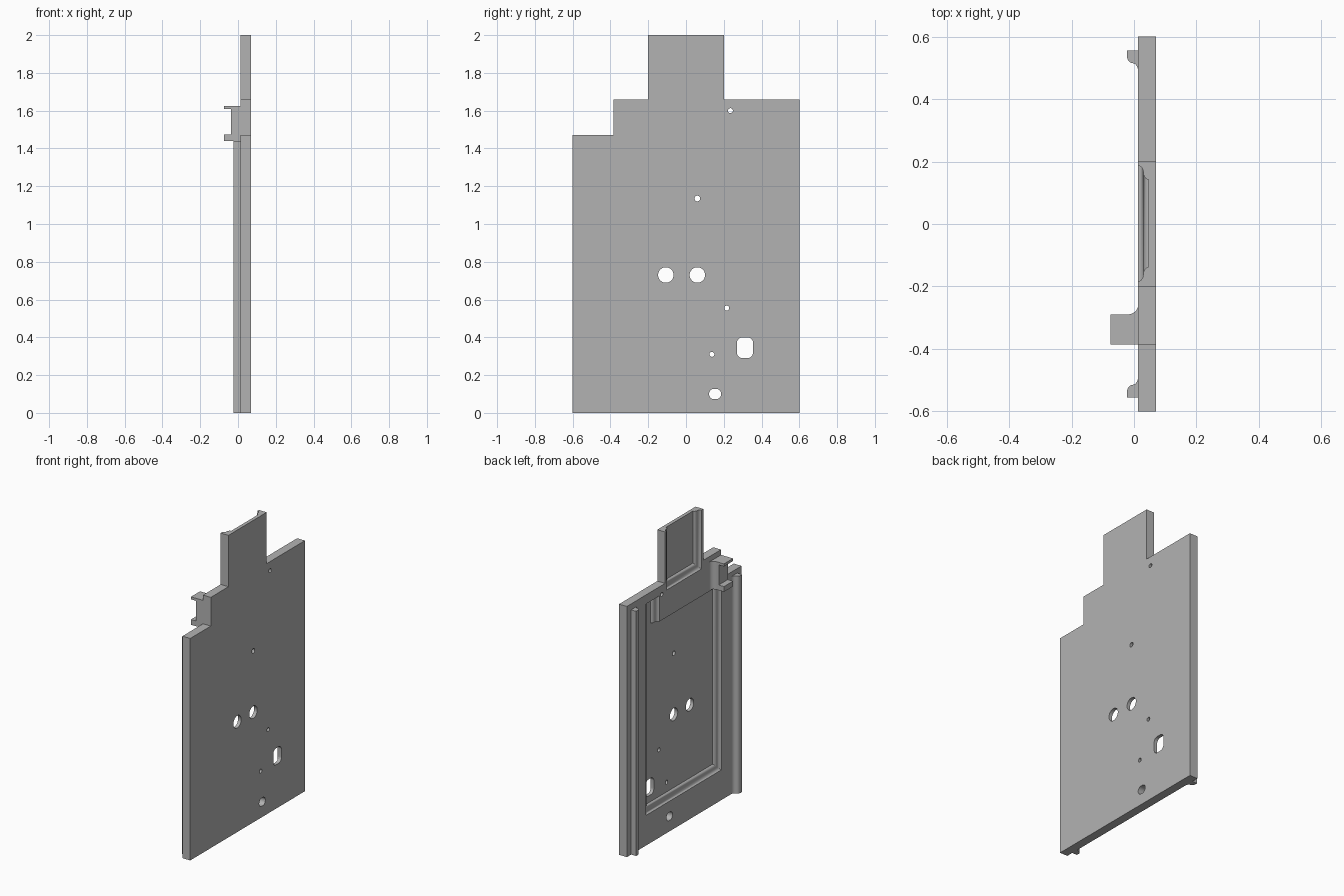
import bpy, bmesh, math
from mathutils import Vector

if "Cube" in bpy.data.objects:
    bpy.data.objects.remove(bpy.data.objects["Cube"], do_unlink=True)

grey = bpy.data.materials.new("plain_grey")
grey.use_nodes = True
grey.diffuse_color = (0.45, 0.45, 0.45, 1)
grey.node_tree.nodes["Principled BSDF"].inputs["Base Color"].default_value = grey.diffuse_color

BACK, FACE, FLOOR = 0.013, 0.07, 0.047   # x of rear surface, show face, pocket floor


def loft(name, rings):
    """Closed solid through rings with equal point counts."""
    bm = bmesh.new()
    loops = [[bm.verts.new(p) for p in ring] for ring in rings]
    n = len(loops[0])
    for a, b in zip(loops, loops[1:]):
        for i in range(n):
            j = (i + 1) % n
            bm.faces.new((a[i], a[j], b[j], b[i]))
    bm.faces.new(loops[0])
    bm.faces.new(loops[-1])
    bmesh.ops.recalc_face_normals(bm, faces=bm.faces)
    mesh = bpy.data.meshes.new(name)
    bm.to_mesh(mesh)
    bm.free()
    mesh.materials.append(grey)
    ob = bpy.data.objects.new(name, mesh)
    bpy.context.collection.objects.link(ob)
    return ob


def prism_x(name, outline, x0, x1):
    return loft(name, [[(x, y, z) for y, z in outline] for x in (x0, x1)])


def prism_z(name, outline, z0, z1):
    return loft(name, [[(x, y, z) for x, y in outline] for z in (z0, z1)])


def box(name, x0, x1, y0, y1, z0, z1):
    return prism_z(name, [(x0, y0), (x1, y0), (x1, y1), (x0, y1)], z0, z1)


def s_curve(steps=10):
    """Smooth S made of two quarter arcs, from (0, 0) to (1, 1)."""
    pts = []
    for i in range(steps + 1):
        t = i / steps * math.pi
        if t <= math.pi / 2:
            pts.append((0.5 * (1 - math.cos(t)), 0.5 * math.sin(t)))
        else:
            pts.append((1 - 0.5 * (1 + math.cos(t)), 0.5 + 0.5 * (1 - math.sin(t))))
    return pts


def pocket(name, corners, insets, width=0.045):
    """Pocket cutter whose walls sweep down to the floor in an S."""
    rings = [(0.0, -0.05)]
    rings += [(width * a, BACK + (FLOOR - BACK) * b) for a, b in s_curve()]
    return loft(name, [[(x, y + w * dy, z + w * dz)
                        for (y, z), (dy, dz) in zip(corners, insets)]
                       for w, x in rings])


def round_hole(y, z, hy, hz, r):
    """Through-hole cutter: rounded rectangle with half sizes hy, hz."""
    pts = []
    for q, (sy, sz) in enumerate([(1, 1), (-1, 1), (-1, -1), (1, -1)]):
        for i in range(9):
            a = (q + i / 8) * math.pi / 2
            p = (y + sy * (hy - r) + r * math.cos(a), z + sz * (hz - r) + r * math.sin(a))
            if not pts or (Vector(p) - Vector(pts[-1])).length > 1e-5:
                pts.append(p)
    if (Vector(pts[0]) - Vector(pts[-1])).length < 1e-5:
        pts.pop()
    return prism_x("hole_cutter", pts, -0.1, 0.2)


def smooth(ob):
    bpy.ops.object.select_all(action='DESELECT')
    ob.select_set(True)
    bpy.context.view_layer.objects.active = ob
    bpy.ops.object.shade_smooth_by_angle(angle=math.radians(35))


# Stepped back plate
plate = prism_x("stepped_plate", [
    (-0.6, 0), (0.6, 0), (0.6, 1.66), (0.2, 1.66), (0.2, 2), (-0.2, 2),
    (-0.2, 1.66), (-0.385, 1.66), (-0.385, 1.47), (-0.6, 1.47)], BACK, FACE)

# Pockets on the rear and holes right through
cutters = [
    pocket("main_pocket_cutter",
           [(0.4, 0.2), (0.4, 1.6), (0.26, 1.6), (0.26, 1.43), (-0.39, 1.43), (-0.39, 0.2)],
           [(-1, 1), (-1, 0), (1, 0), (1, 0), (1, 0), (1, 1)]),
    pocket("tab_pocket_cutter",
           [(0.187, 1.61), (0.187, 2.1), (-0.183, 2.1), (-0.183, 1.61)],
           [(-1, 1), (-1, 0), (1, 0), (1, 1)]),
    round_hole(0.312, 0.345, 0.043, 0.055, 0.03),
    round_hole(0.154, 0.1, 0.032, 0.027, 0.026),
]
for y, z, r in [(-0.107, 0.73, 0.041), (0.06, 0.73, 0.041), (0.06, 1.135, 0.015),
                (0.235, 1.6, 0.013), (0.216, 0.555, 0.013), (0.137, 0.31, 0.013)]:
    cutters.append(round_hole(y, z, r, r, r))

for c in cutters:
    c.hide_render = True
    mod = plate.modifiers.new("cut", 'BOOLEAN')
    mod.operation = 'DIFFERENCE'
    mod.solver = 'EXACT'
    mod.object = c
bpy.context.view_layer.update()
cut_mesh = bpy.data.meshes.new_from_object(
    plate.evaluated_get(bpy.context.evaluated_depsgraph_get()))
plate.modifiers.clear()
plate.data = cut_mesh
for c in cutters:
    bpy.data.objects.remove(c, do_unlink=True)
smooth(plate)

# Side rails, flat outside and curved inside
for name, side, top in [("left_rail", 1, 1.62), ("right_rail", -1, 1.44)]:
    curve = [(-0.023 + 0.036 * b, side * (0.54 - 0.05 * a)) for a, b in s_curve()]
    # Tip stays steep and the foot runs out along the plate
    curve = [(-0.023 + 0.036 * a, side * (0.54 - 0.05 * b)) for a, b in s_curve()]
    outline = [(0.02, side * 0.555), (-0.023, side * 0.555)] + curve + [(0.02, side * 0.49)]
    smooth(prism_z(name, outline, 0, top))

# Clip bracket: filleted body with two arms
fillet = [(-0.023 + 0.036 * math.sin(t), -0.26 - 0.03 * math.cos(t))
          for t in [i / 8 * math.pi / 2 for i in range(9)]]
body = [(0.02, -0.385), (-0.037, -0.385), (-0.037, -0.29)] + fillet + [(0.02, -0.26)]
smooth(prism_z("bracket_body", body, 1.44, 1.625))
box("bracket_upper_arm", -0.075, -0.035, -0.385, -0.29, 1.608, 1.625)
box("bracket_lower_arm", -0.075, -0.035, -0.385, -0.29, 1.44, 1.475)
